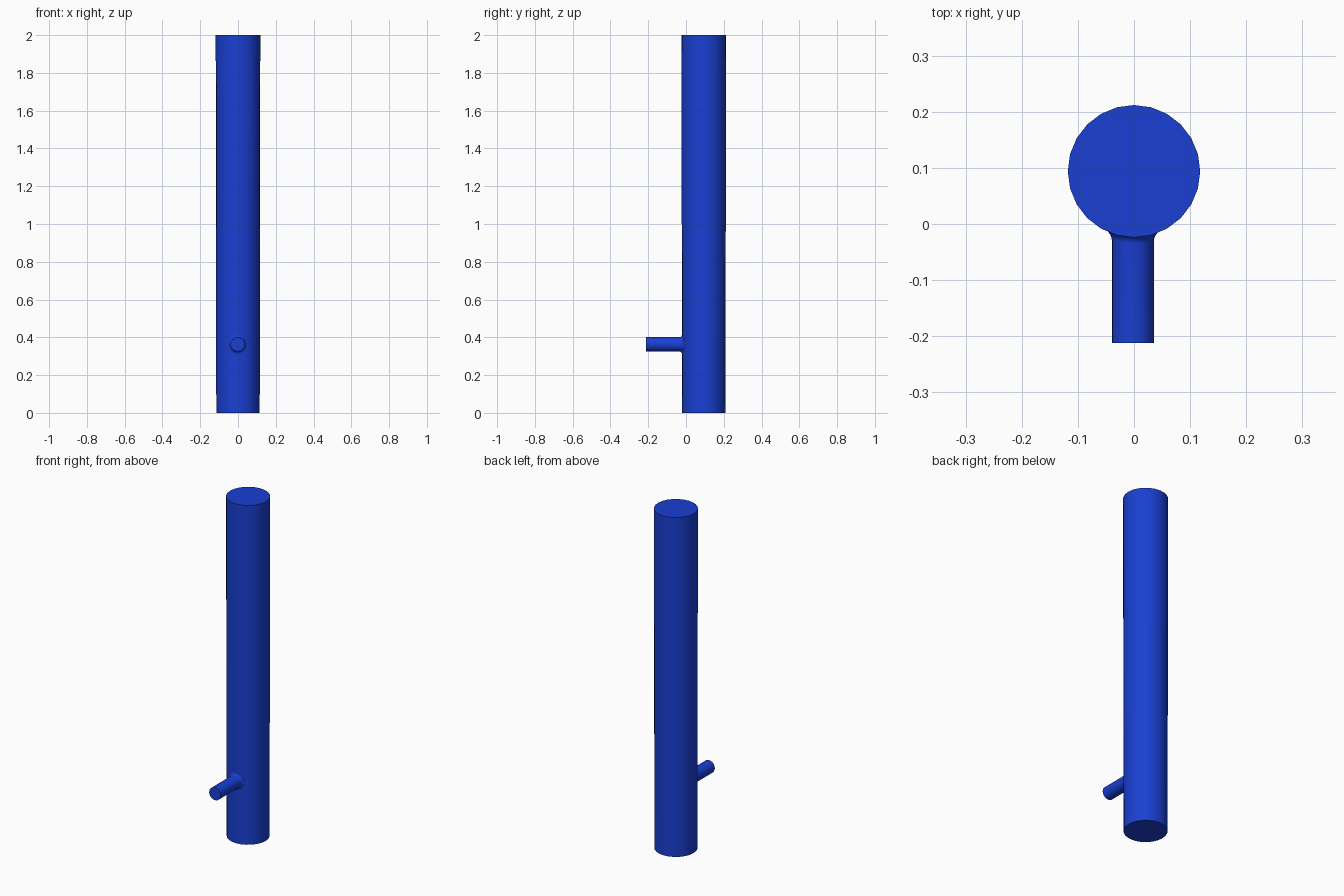
import bpy, bmesh, math

if "Cube" in bpy.data.objects:
    bpy.data.objects.remove(bpy.data.objects["Cube"])

SIDES = 24
POST_Y, R_BOTTOM, R_TOP, HEIGHT = 0.094, 0.115, 0.118, 2.0
PEG_X, PEG_Z, PEG_R, PEG_TIP, FILLET = -0.002, 0.363, 0.0375, -0.212, 0.014

mat = bpy.data.materials.new("blue")
mat.diffuse_color = (0.01, 0.05, 0.65, 1)
mat.use_nodes = True
mat.node_tree.nodes["Principled BSDF"].inputs["Base Color"].default_value = mat.diffuse_color


def finish(name, bm):
    bmesh.ops.recalc_face_normals(bm, faces=bm.faces)
    mesh = bpy.data.meshes.new(name)
    bm.to_mesh(mesh)
    bm.free()
    mesh.materials.append(mat)
    obj = bpy.data.objects.new(name, mesh)
    bpy.context.collection.objects.link(obj)
    bpy.ops.object.select_all(action='DESELECT')
    obj.select_set(True)
    bpy.context.view_layer.objects.active = obj
    bpy.ops.object.shade_smooth_by_angle(angle=math.radians(40))


def skin(name, rings):
    """Join rings of points into a capped tube."""
    bm = bmesh.new()
    loops = [[bm.verts.new(p) for p in ring] for ring in rings]
    for a, b in zip(loops, loops[1:]):
        for i in range(len(a)):
            j = (i + 1) % len(a)
            bm.faces.new((a[i], a[j], b[j], b[i]))
    bm.faces.new(loops[0])
    bm.faces.new(loops[-1])
    finish(name, bm)


def circle(r):
    return [(r * math.cos(math.tau * i / SIDES), r * math.sin(math.tau * i / SIDES))
            for i in range(SIDES)]


# Tall post, very slightly wider at the top
skin("post", [[(x, POST_Y + y, z) for x, y in circle(r)]
              for r, z in ((R_BOTTOM, 0), (R_TOP, HEIGHT))])

# Front peg, its root flaring into the curved face of the post
rings = [[(PEG_X + x, PEG_TIP, PEG_Z + z) for x, z in circle(PEG_R)]]
steps = [(PEG_R + FILLET * (1 - math.cos(t)), FILLET * (1 - math.sin(t)))
         for t in [math.pi / 2 * k / 5 for k in range(6)]]
steps.append((steps[-1][0], -0.006))
for r, lift in steps:
    rings.append([(PEG_X + x,
                   POST_Y - math.sqrt(0.1155 ** 2 - (PEG_X + x) ** 2) - lift,
                   PEG_Z + z) for x, z in circle(r)])
# Order the flare from the thin shaft outward to the post surface
finished = [rings[0]] + rings[1:]
skin("peg", finished)
